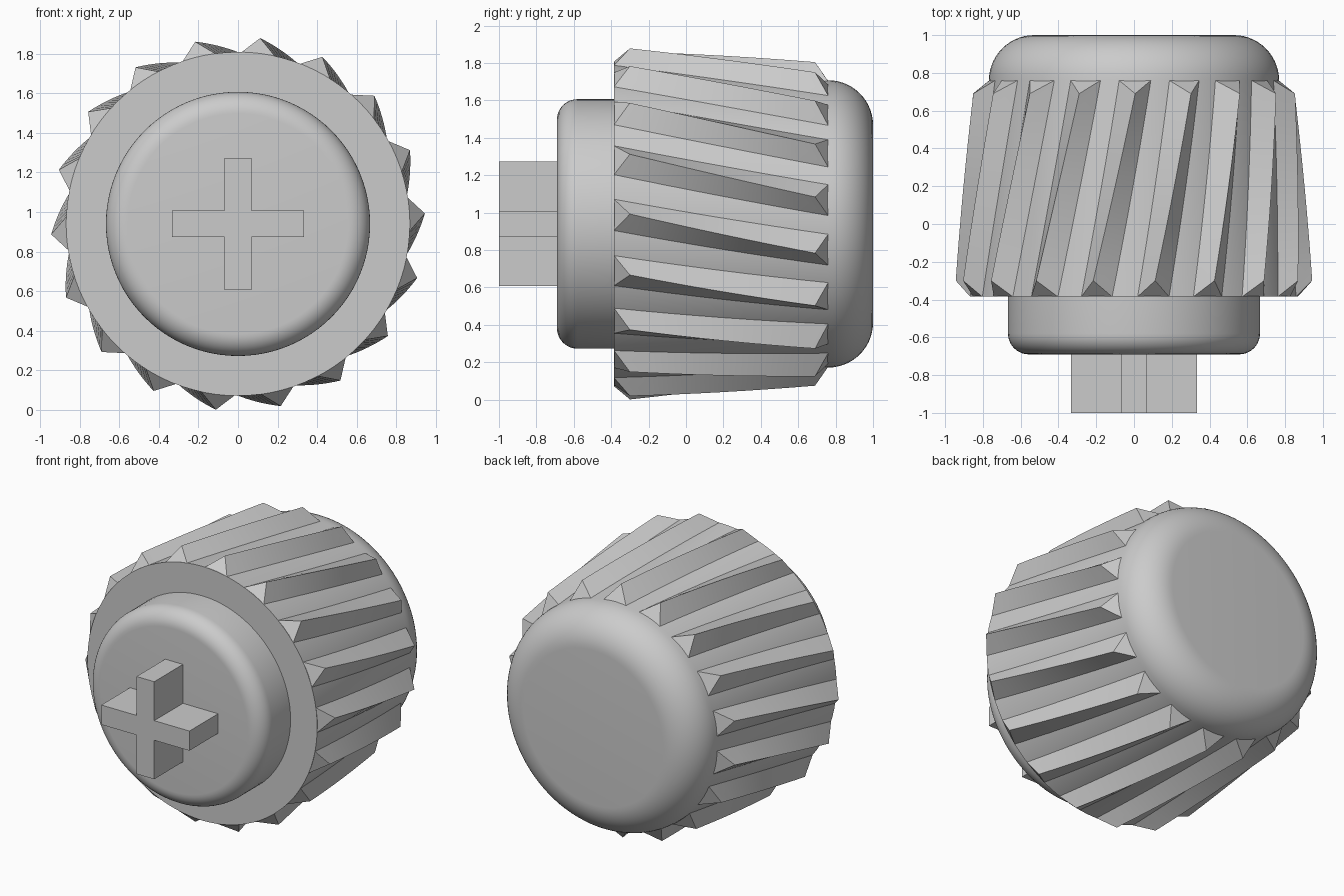
import bpy, bmesh
from math import sin, cos, pi, radians

cube = bpy.data.objects.get("Cube")
if cube:
    bpy.data.objects.remove(cube, do_unlink=True)

CENTER_Z = 0.94
RIDGES = 18
STEPS = 8

grey = bpy.data.materials.new("light_grey")
grey.use_nodes = True
grey.diffuse_color = (0.6, 0.6, 0.6, 1)
grey.node_tree.nodes["Principled BSDF"].inputs["Base Color"].default_value = (0.6, 0.6, 0.6, 1)


def finish(name, bm, smooth=True):
    bmesh.ops.recalc_face_normals(bm, faces=bm.faces)
    mesh = bpy.data.meshes.new(name)
    bm.to_mesh(mesh)
    bm.free()
    mesh.materials.append(grey)
    obj = bpy.data.objects.new(name, mesh)
    obj.location.z = CENTER_Z
    bpy.context.collection.objects.link(obj)
    if smooth:
        bpy.ops.object.select_all(action='DESELECT')
        obj.select_set(True)
        bpy.context.view_layer.objects.active = obj
        bpy.ops.object.shade_smooth_by_angle(angle=radians(30))
    return obj


def polar(r, angle, y):
    return (r * cos(angle), y, r * sin(angle))


def loft(bm, rings, closed=True):
    """Skin a list of point rings and cap both ends."""
    rows = [[bm.verts.new(p) for p in ring] for ring in rings]
    n = len(rows[0])
    for a, b in zip(rows, rows[1:]):
        for i in range(n):
            j = (i + 1) % n
            bm.faces.new((a[i], a[j], b[j], b[i]))
    bm.faces.new(rows[0])
    bm.faces.new(rows[-1])


def lathe(name, profile, sides=96):
    bm = bmesh.new()
    loft(bm, [[polar(r, 2 * pi * i / sides, y) for i in range(sides)] for r, y in profile])
    return finish(name, bm)


def corner(r, y, size, direction, steps=10):
    """Quarter-round from the side wall to the end cap."""
    return [(r - size + size * cos(pi / 2 * i / steps),
             y + direction * size * sin(pi / 2 * i / steps)) for i in range(steps + 1)]


# Tapered body with a rounded back
lathe("knob_body", [(0.868, -0.385)] + corner(0.768, 0.76, 0.24, 1, 14))

# Rounded front collar
lathe("front_collar", [(0.667, -0.37)] + corner(0.667, -0.58, 0.11, -1))

# Cross-shaped stem: one arm profile turned four times
bm = bmesh.new()
arm, half = 0.333, 0.067
outline = []
for k in range(4):
    c, s = round(cos(k * pi / 2)), round(sin(k * pi / 2))
    for x, z in ((arm, -half), (arm, half), (half, half)):
        outline.append((x * c - z * s, x * s + z * c))
loft(bm, [[(x, y, z) for x, z in outline] for y in (-1.0, -0.68)])
finish("cross_stem", bm, smooth=False)

# Twisted triangular grip ridges with sloping ends
bm = bmesh.new()
START, TWIST = radians(83.2), radians(-13.6)
for k in range(RIDGES):
    start = START + 2 * pi * k / RIDGES
    rings = []
    for i in range(STEPS + 1):
        t = i / STEPS
        angle = start + TWIST * t
        base_r = 0.868 - 0.1 * t
        spread = 0.084 / base_r
        rings.append([polar(base_r, angle + spread, -0.385 + 1.145 * t),
                      polar(0.945 - 0.08 * t, angle, -0.3 + 0.99 * t),
                      polar(base_r, angle - spread, -0.385 + 1.145 * t)])
    loft(bm, rings)
finish("grip_ridges", bm)
